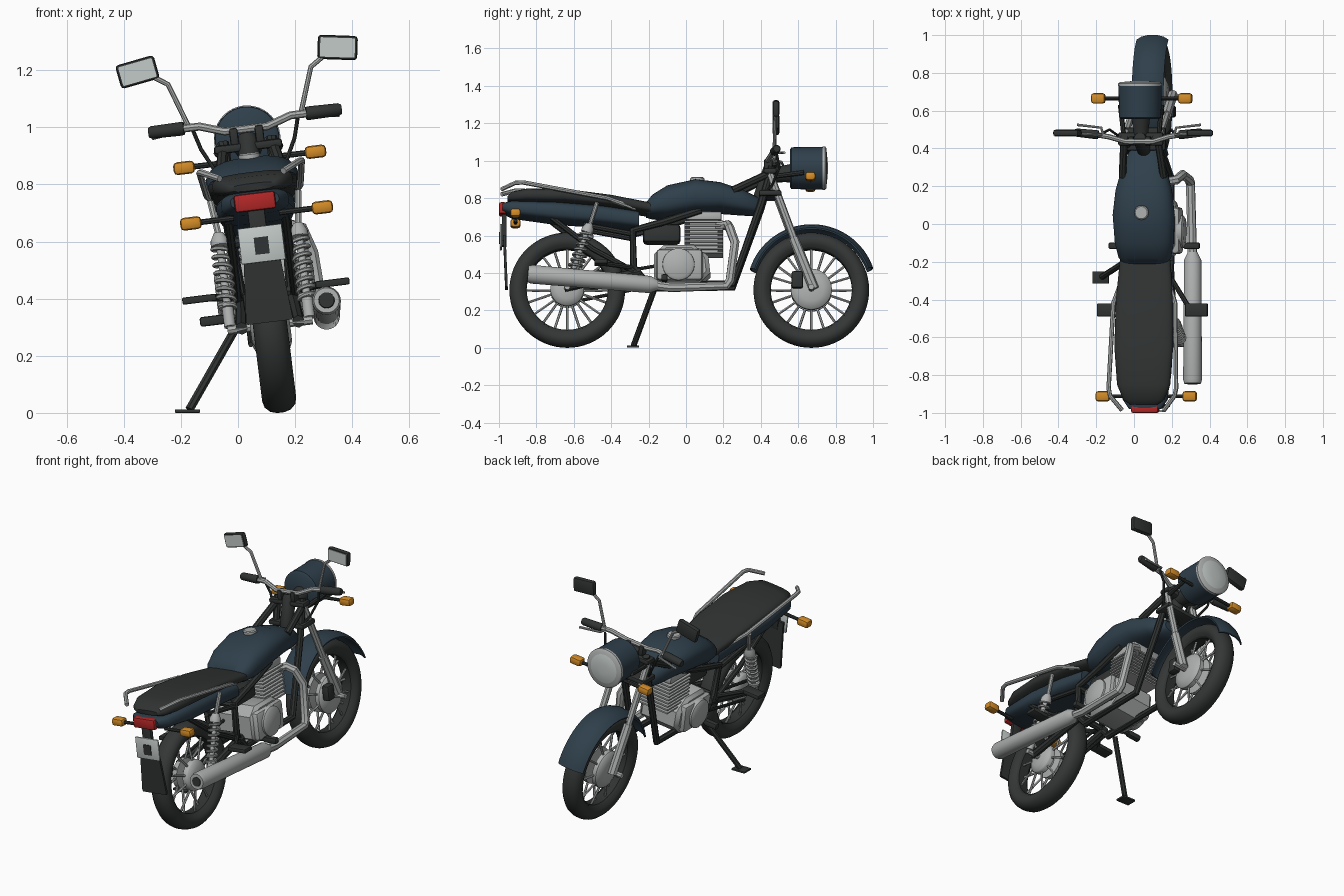
import bpy, bmesh, math
from mathutils import Matrix, Vector

# Everything is modelled upright, then leaned onto the side stand
LEAN = Matrix.Translation((0.15, 0, 0)) @ Matrix.Rotation(math.radians(-7), 4, 'Y')
UNLEAN = LEAN.inverted()


def material(name, r, g, b):
    m = bpy.data.materials.new(name)
    m.diffuse_color = (r, g, b, 1)
    return m


BLACK = material("black", 0.03, 0.033, 0.033)
PAINT = material("dark_blue_paint", 0.028, 0.05, 0.07)
RUBBER = material("rubber", 0.035, 0.038, 0.038)
ORANGE = material("orange_lens", 0.65, 0.26, 0.02)
RED = material("red_lens", 0.45, 0.02, 0.02)
PALE = material("pale_glass", 0.55, 0.6, 0.58)
METAL = material("metal", 0.42, 0.43, 0.43)


def finish(bm, name, mat, mirror=False):
    if mirror:
        g = bmesh.ops.duplicate(bm, geom=bm.verts[:] + bm.edges[:] + bm.faces[:])['geom']
        for v in g:
            if isinstance(v, bmesh.types.BMVert):
                v.co.x *= -1
    bmesh.ops.recalc_face_normals(bm, faces=bm.faces[:])
    me = bpy.data.meshes.new(name)
    bm.to_mesh(me)
    bm.free()
    me.materials.clear()
    if mat:
        me.materials.append(mat)
    me.shade_smooth()
    me.set_sharp_from_angle(angle=math.radians(38))
    ob = bpy.data.objects.new(name, me)
    ob.matrix_world = LEAN
    bpy.context.collection.objects.link(ob)
    return ob


def skin(name, rings, mat=None, loop=False, mirror=False):
    bm = bmesh.new()
    vs = [[bm.verts.new(p) for p in r] for r in rings]
    n = len(vs[0])
    for i in range(len(vs) if loop else len(vs) - 1):
        a, b = vs[i], vs[(i + 1) % len(vs)]
        for j in range(n):
            bm.faces.new((a[j], a[(j + 1) % n], b[(j + 1) % n], b[j]))
    if not loop:
        bm.faces.new(vs[0])
        bm.faces.new(vs[-1])
    return finish(bm, name, mat, mirror)


def drum(name, p, q, profile, mat=None, mirror=False, n=32):
    """Turned solid along p-q; profile is (fraction along, radius)."""
    p, q = Vector(p), Vector(q)
    rot = (q - p).to_track_quat('Z', 'Y')
    rings = [[p.lerp(q, t) + rot @ Vector((r * math.cos(k * math.tau / n), r * math.sin(k * math.tau / n), 0))
              for k in range(n)] for t, r in profile]
    return skin(name, rings, mat, mirror=mirror)


def tubes(name, paths, r, mat=None, mirror=False, res=2):
    cu = bpy.data.curves.new(name, 'CURVE')
    cu.dimensions = '3D'
    cu.bevel_depth, cu.bevel_resolution, cu.use_fill_caps = r, res, True
    for path in paths:
        s = cu.splines.new('POLY')
        s.points.add(len(path) - 1)
        for pt, co in zip(s.points, path):
            pt.co = (*co, 1)
    tmp = bpy.data.objects.new("tmp", cu)
    me = bpy.data.meshes.new_from_object(tmp)
    bm = bmesh.new()
    bm.from_mesh(me)
    bpy.data.objects.remove(tmp)
    bpy.data.meshes.remove(me)
    bpy.data.curves.remove(cu)
    return finish(bm, name, mat, mirror)


def box(name, c, size, mat=None, bevel=0.0, tilt=0, mirror=False, pitch=0):
    bm = bmesh.new()
    rot = Matrix.Rotation(math.radians(tilt), 4, 'Y') @ Matrix.Rotation(math.radians(pitch), 4, 'X')
    bmesh.ops.create_cube(bm, size=1, matrix=Matrix.Translation(c) @ rot @ Matrix.Diagonal((*size, 1)))
    if bevel:
        bmesh.ops.bevel(bm, geom=bm.edges[:], offset=bevel, segments=2, profile=0.5, affect='EDGES')
    return finish(bm, name, mat, mirror)


def shell(name, sections, mat, e=0.65, n=28):
    """Rounded body lofted along y from (y, half width, bottom, top)."""
    def s(v):
        return math.copysign(abs(v) ** e, v)
    skin(name, [[(hw * s(math.cos(k * math.tau / n)), y, (a + b) / 2 + (b - a) / 2 * s(math.sin(k * math.tau / n)))
                 for k in range(n)] for y, hw, a, b in sections], mat)


def sweep_ring(profile, y, z, angle):
    return [(u, y + r * math.cos(angle), z + r * math.sin(angle)) for u, r in profile]


# Wheels: tyre, rim, hub, spokes
half = [(0.036, 0.222), (0.052, 0.24), (0.06, 0.262), (0.054, 0.285), (0.036, 0.302), (0.013, 0.309)]
tyre = half + [(-u, r) for u, r in reversed(half)]
for end, y, hub in (("front", 0.67, 0.11), ("rear", -0.635, 0.09)):
    rings = [math.tau * k / 64 for k in range(64)]
    skin(end + "_tyre", [sweep_ring(tyre, y, 0.31, a) for a in rings], RUBBER, loop=True)
    rim = [(-0.04, 0.225), (-0.03, 0.217), (0.03, 0.217), (0.04, 0.225)]
    skin(end + "_rim", [sweep_ring(rim, y, 0.31, a) for a in rings], BLACK, loop=True)
    drum(end + "_hub", (-0.07, y, 0.31), (0.07, y, 0.31),
         [(0, hub * 0.6), (0.12, hub * 0.95), (0.17, hub), (0.35, hub), (0.4, 0.04), (0.6, 0.04),
          (0.65, hub), (0.83, hub), (0.88, hub * 0.95), (1, hub * 0.6)], METAL)
    spokes = []
    for k in range(20):
        a = math.tau * k / 20
        u = 0.035 if k % 2 else -0.035
        spokes.append([(u, y + 0.08 * math.cos(a), 0.31 + 0.08 * math.sin(a)),
                       (u * 0.3, y + 0.222 * math.cos(a), 0.31 + 0.222 * math.sin(a))])
    tubes(end + "_spokes", spokes, 0.007, METAL, res=1)
    tubes(end + "_axle", [[(-0.15, y, 0.31), (0.15, y, 0.31)]], 0.016, METAL)

# Front mudguard
top = [(-0.085, 0.322), (-0.06, 0.338), (-0.025, 0.347), (0.025, 0.347), (0.06, 0.338), (0.085, 0.322)]
guard = top + [(u * 0.96, r - 0.009) for u, r in reversed(top)]
skin("front_mudguard", [sweep_ring(guard, 0.672, 0.315, math.radians(19 + 143 * k / 32)) for k in range(33)], PAINT)
tubes("mudguard_stays", [[(0.09, 0.67, 0.33), (0.085, 0.58, 0.6)]], 0.008, BLACK, mirror=True)

# Front fork, steering head and clamps
tubes("fork_lower_legs", [[(0.093, 0.685, 0.305), (0.093, 0.575, 0.58)]], 0.027, METAL, mirror=True)
tubes("fork_upper_tubes", [[(0.093, 0.58, 0.57), (0.093, 0.44, 0.95)]], 0.02, METAL, mirror=True)
drum("steering_head", (0, 0.39, 0.79), (0, 0.455, 0.98), [(0, 0.03), (0.1, 0.037), (0.9, 0.037), (1, 0.03)], BLACK)
box("upper_clamp", (0, 0.45, 0.94), (0.24, 0.07, 0.03), BLACK, 0.01)
box("lower_clamp", (0, 0.45, 0.82), (0.24, 0.12, 0.03), BLACK, 0.01)
box("brake_caliper", (0.09, 0.595, 0.355), (0.045, 0.06, 0.09), BLACK, 0.01)

# Headlight
drum("headlight_shell", (0, 0.555, 0.967), (0, 0.735, 0.967), [(0, 0.1), (0.05, 0.112), (1, 0.114)], PAINT, n=40)
drum("headlight_rim", (0, 0.73, 0.967), (0, 0.752, 0.967), [(0, 0.117), (0.6, 0.117), (1, 0.105)], METAL, n=40)
drum("headlight_lens", (0, 0.745, 0.967), (0, 0.758, 0.967), [(0, 0.104), (0.6, 0.085), (1, 0.03)], PALE, n=40)
tubes("headlight_brackets", [[(0.093, 0.46, 0.91), (0.11, 0.63, 0.93)]], 0.013, BLACK, mirror=True)
drum("headlight_mount", (0, 0.45, 0.93), (0, 0.565, 0.94), [(0, 0.035), (1, 0.05)], BLACK)

# Handlebar, grips, levers, cables
tubes("handlebar", [[(s * u, y, z) for s, u, y, z in (
    (-1, 0.24, 0.475, 1.03), (-1, 0.16, 0.462, 1.03), (-1, 0.075, 0.437, 1.002), (1, 0.075, 0.437, 1.002),
    (1, 0.16, 0.462, 1.03), (1, 0.24, 0.475, 1.03))]], 0.014, METAL)
drum("grips", (0.215, 0.472, 1.03), (0.34, 0.485, 1.03), [(0, 0.022), (0.08, 0.024), (0.92, 0.022), (1, 0.017)], BLACK, True, 20)
tubes("levers", [[(0.19, 0.475, 1.03), (0.2, 0.51, 1.025), (0.33, 0.525, 1.01)]], 0.007, METAL, True)
box("handlebar_clamps", (0.045, 0.44, 0.98), (0.03, 0.045, 0.06), BLACK, 0.008, mirror=True)
tubes("cables", [[(0.185, 0.485, 1.02), (0.165, 0.5, 0.95), (0.12, 0.46, 0.86), (0.07, 0.4, 0.8)]], 0.007, BLACK, True)

# Mirrors
tubes("mirror_stems", [[(0.2, 0.472, 1.04), (0.252, 0.475, 1.19), (0.3, 0.478, 1.222), (0.33, 0.482, 1.24)]], 0.009, METAL, True)
box("mirror_housings", (0.353, 0.482, 1.246), (0.14, 0.034, 0.085), BLACK, 0.012, 9, True)
box("mirror_glasses", (0.353, 0.465, 1.246), (0.122, 0.006, 0.068), PALE, 0, 9, True)

# Turn signals
for end, y, z in (("front", 0.665, 0.893), ("rear", -0.912, 0.697)):
    box(end + "_turn_signals", (0.232, y, z), (0.075, 0.055, 0.045), ORANGE, 0.014, 0, True)
    tubes(end + "_signal_stems", [[(0.08, y, z), (0.2, y, z)]], 0.01, BLACK, True)

# Fuel tank, seat and tail
shell("fuel_tank", [(-0.215, 0.11, 0.705, 0.775), (-0.18, 0.14, 0.695, 0.82), (-0.1, 0.157, 0.69, 0.87),
                    (0.05, 0.165, 0.715, 0.903), (0.18, 0.15, 0.725, 0.888), (0.3, 0.118, 0.715, 0.85),
                    (0.38, 0.085, 0.71, 0.81), (0.41, 0.05, 0.73, 0.785)], PAINT, 0.75)
drum("tank_cap", (0, 0.06, 0.89), (0, 0.06, 0.917), [(0, 0.038), (0.8, 0.038), (1, 0.032)], METAL)
shell("seat", [(-0.955, 0.075, 0.785, 0.81), (-0.93, 0.11, 0.775, 0.835), (-0.85, 0.142, 0.772, 0.85),
               (-0.65, 0.157, 0.765, 0.848), (-0.4, 0.152, 0.745, 0.815), (-0.19, 0.135, 0.71, 0.775)], BLACK)
shell("tail_body", [(-0.98, 0.085, 0.725, 0.775), (-0.93, 0.12, 0.7, 0.785), (-0.7, 0.138, 0.668, 0.78),
                    (-0.45, 0.13, 0.65, 0.76), (-0.25, 0.115, 0.63, 0.73)], PAINT)
box("tail_light", (0, -0.98, 0.745), (0.145, 0.04, 0.062), RED, 0.01)

# Number plate and mud flap
box("plate", (0.005, -0.99, 0.595), (0.155, 0.01, 0.125), PALE, 0.002)
box("plate_panel", (0.005, -0.996, 0.59), (0.05, 0.006, 0.06), BLACK)
box("plate_bracket", (0, -0.972, 0.63), (0.06, 0.025, 0.17), BLACK, 0.004)
flap = [(-0.06, 0.6), (0.06, 0.6), (0.082, 0.33), (0.078, 0.32), (-0.078, 0.32), (-0.082, 0.33)]
skin("mud_flap", [[(u, y - (w - 0.32) * 0.04, w) for u, w in flap] for y in (-0.967, -0.953)], BLACK)

# Grab rails
tubes("grab_rails", [[(0.115, -0.27, 0.735), (0.165, -0.42, 0.785), (0.18, -0.87, 0.868), (0.172, -0.91, 0.868),
                      (0.112, -0.985, 0.84)]], 0.012, METAL, True)

# Frame and swingarm
tubes("frame_downtubes", [[(0.085, 0.46, 0.965), (0.085, 0.4, 0.76), (0.085, 0.25, 0.335), (0.085, -0.2, 0.33),
                           (0.09, -0.28, 0.42), (0.1, -0.285, 0.62), (0.1, -0.12, 0.665), (0.1, 0.08, 0.73)]], 0.02, BLACK, True)
tubes("frame_top_tubes", [[(0.09, 0.45, 0.93), (0.11, 0.25, 0.835)]], 0.02, BLACK, True)
tubes("subframe", [[(0.1, -0.72, 0.69), (0.1, -0.5, 0.52), (0.1, -0.28, 0.4)],
                   [(0.1, -0.55, 0.65), (0.1, -0.285, 0.6)]], 0.015, BLACK, True)
tubes("swingarm", [[(0.09, -0.24, 0.4), (0.1, -0.65, 0.31)]], 0.022, BLACK, True)
tubes("frame_cross_tubes", [[(-0.1, -0.28, 0.42), (0.1, -0.28, 0.42)], [(-0.1, -0.285, 0.61), (0.1, -0.285, 0.61)]], 0.02, BLACK)
tubes("chain", [[(-0.075, -0.1, 0.46), (-0.075, -0.63, 0.37)], [(-0.075, -0.1, 0.36), (-0.075, -0.63, 0.25)]], 0.009, BLACK)

# Rear shock absorbers
lo, hi = Vector((0.14, -0.63, 0.32)), Vector((0.14, -0.515, 0.65))
rot = (hi - lo).to_track_quat('Z', 'Y')
coil = [lo.lerp(hi, 0.2 + 0.68 * k / 112) + rot @ Vector((0.029 * math.cos(k * math.tau / 14), 0.029 * math.sin(k * math.tau / 14), 0))
        for k in range(113)]
tubes("shock_springs", [coil], 0.0075, METAL, True, 1)
drum("shock_bodies", lo, hi, [(0, 0.02), (0.2, 0.02), (0.2, 0.032), (0.24, 0.032), (0.24, 0.014),
                              (0.86, 0.014), (0.86, 0.032), (0.92, 0.032), (1, 0.018)], METAL, True, 16)
tubes("shock_mounts", [[(0.14, -0.515, 0.64), (0.155, -0.475, 0.765)]], 0.012, METAL, True)

# Engine: crankcase, covers, finned cylinder, head
case = [(-0.17, 0.36), (-0.17, 0.49), (-0.12, 0.54), (0.04, 0.54), (0.12, 0.48), (0.13, 0.39), (0.06, 0.325), (-0.12, 0.325)]
skin("crankcase", [[(u, -0.02 + (y + 0.02) * s, 0.43 + (w - 0.43) * s) for y, w in case]
                   for u, s in ((-0.13, 0.85), (-0.11, 1), (0.11, 1), (0.13, 0.85))], METAL)
box("side_covers", (0.13, -0.035, 0.43), (0.05, 0.25, 0.17), METAL, 0.022, 0, True)
drum("round_covers", (0.14, -0.04, 0.43), (0.175, -0.04, 0.43), [(0, 0.088), (0.7, 0.085), (1, 0.07)], METAL, True)
box("cylinder", (0, 0.095, 0.6), (0.15, 0.15, 0.2), METAL)
for k in range(9):
    box("cylinder_fin", (0, 0.095, 0.5 + k * 0.021), (0.2, 0.205, 0.009), METAL)
box("cylinder_head", (0, 0.095, 0.7), (0.19, 0.19, 0.045), METAL, 0.008)
box("airbox", (0, -0.13, 0.61), (0.14, 0.2, 0.1), BLACK, 0.02)

# Exhaust
tubes("exhaust_pipe", [[(0.06, 0.17, 0.645), (0.1, 0.225, 0.65), (0.15, 0.232, 0.63), (0.175, 0.262, 0.545),
                        (0.185, 0.235, 0.34), (0.188, 0.215, 0.31), (0.195, -0.08, 0.3), (0.2, -0.2, 0.315)]], 0.025, METAL)
drum("muffler", (0.2, -0.15, 0.312), (0.207, -0.845, 0.372), [(0, 0.026), (0.06, 0.046), (0.97, 0.05), (1, 0.044), (1, 0.028), (0.95, 0.028)], METAL)
drum("muffler_outlet", (0.207, -0.8, 0.368), (0.207, -0.848, 0.373), [(0, 0.027), (1, 0.027)], BLACK)

# Foot pegs
tubes("rider_peg_bar", [[(-0.2, -0.115, 0.346), (0.2, -0.115, 0.346)]], 0.012, BLACK)
box("rider_pegs", (0.2, -0.115, 0.35), (0.085, 0.034, 0.034), BLACK, 0.008, 0, True)
box("passenger_pegs", (0.235, -0.455, 0.43), (0.12, 0.07, 0.025), BLACK, 0.006, 0, True)
tubes("passenger_peg_stays", [[(0.1, -0.29, 0.42), (0.2, -0.45, 0.43)]], 0.013, BLACK, True)

# Side stand, placed on the ground in world space
tubes("side_stand", [[UNLEAN @ Vector(p) for p in ((0.0, -0.17, 0.31), (-0.17, -0.28, 0.012))]], 0.016, BLACK)
foot = box("side_stand_foot", (-0.177, -0.283, 0.006), (0.088, 0.065, 0.012), BLACK, 0.003)
foot.matrix_world = Matrix.Identity(4)
